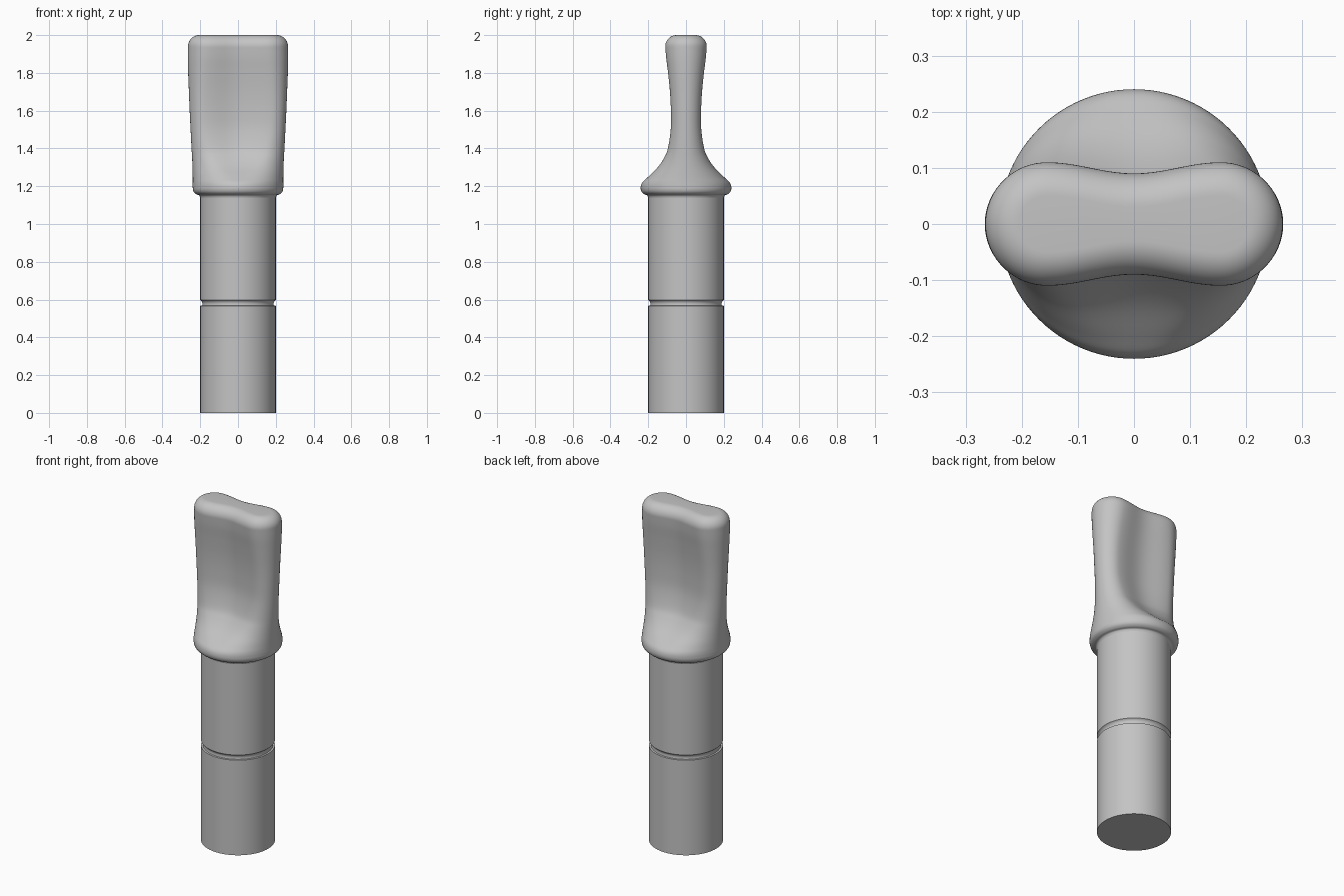
import bpy
import bmesh
import math

if "Cube" in bpy.data.objects:
    bpy.data.objects.remove(bpy.data.objects["Cube"], do_unlink=True)

SEGMENTS = 96

grey = bpy.data.materials.new("plain grey")
grey.use_nodes = True
grey.diffuse_color = (0.55, 0.55, 0.55, 1)
grey.node_tree.nodes["Principled BSDF"].inputs["Base Color"].default_value = (0.55, 0.55, 0.55, 1)


def section(z, width, depth, dent):
    """Round-ended outline with a shallow hollow in the middle of both faces."""
    flat = max(width - depth, 0)
    points = []
    for i in range(SEGMENTS):
        angle = math.tau * i / SEGMENTS
        x = width * math.cos(angle)
        over = max(abs(x) - flat, 0)
        y = math.sqrt(max(depth ** 2 - over ** 2, 0))
        if abs(x) < flat:
            y -= dent * math.cos(math.pi * x / (2 * flat)) ** 2
        points.append((x, math.copysign(y, math.sin(angle)), z))
    return points


def loft(name, stations, sharp_angle):
    bm = bmesh.new()
    rings = [[bm.verts.new(p) for p in section(*s)] for s in stations]
    for low, high in zip(rings, rings[1:]):
        for i in range(SEGMENTS):
            j = (i + 1) % SEGMENTS
            bm.faces.new((low[i], low[j], high[j], high[i]))
    bm.faces.new(rings[0][::-1])
    bm.faces.new(rings[-1])
    mesh = bpy.data.meshes.new(name)
    bm.to_mesh(mesh)
    bm.free()
    obj = bpy.data.objects.new(name, mesh)
    bpy.context.collection.objects.link(obj)
    mesh.materials.append(grey)
    bpy.ops.object.select_all(action="DESELECT")
    obj.select_set(True)
    bpy.context.view_layer.objects.active = obj
    bpy.ops.object.shade_smooth_by_angle(angle=math.radians(sharp_angle))
    return obj


def smooth_stations(keys, steps=5):
    """Run a smooth curve through the key sections."""
    padded = [keys[0]] + keys + [keys[-1]]
    result = []
    for p0, p1, p2, p3 in zip(padded, padded[1:], padded[2:], padded[3:]):
        for k in range(steps):
            t = k / steps
            result.append(tuple(
                b + 0.5 * t * (c - a + t * (2 * a - 5 * b + 4 * c - d + t * (3 * (b - c) + d - a)))
                for a, b, c, d in zip(p0, p1, p2, p3)))
    return result + [keys[-1]]


# Shaft with a narrow groove: height and radius
shaft = [(0, 0.2), (0.567, 0.2), (0.568, 0.19), (0.578, 0.188),
         (0.588, 0.19), (0.594, 0.195), (0.598, 0.2), (1.15, 0.2)]
loft("shaft", [(z, r, r, 0) for z, r in shaft], 50)

# Grip: round collar flowing into a hollowed paddle (height, half width, half depth, hollow)
grip = [
    (1.14, 0.2, 0.2, 0), (1.152, 0.206, 0.206, 0), (1.158, 0.222, 0.222, 0),
    (1.172, 0.236, 0.236, 0), (1.195, 0.24, 0.24, 0), (1.22, 0.24, 0.231, 0),
    (1.25, 0.24, 0.2, 0), (1.3, 0.241, 0.15, 0.004), (1.35, 0.243, 0.116, 0.01),
    (1.4, 0.246, 0.096, 0.016), (1.5, 0.251, 0.081, 0.021), (1.6, 0.256, 0.08, 0.022),
    (1.7, 0.26, 0.085, 0.022), (1.8, 0.264, 0.095, 0.021), (1.88, 0.266, 0.105, 0.02),
    (1.94, 0.265, 0.11, 0.02),
]
stations = smooth_stations(grip)

# Rounded rim at the top of the paddle
top_z, width, depth, dent = grip[-1]
RIM = 0.06
for k in range(1, 13):
    a = math.pi / 2 * k / 12
    inset = RIM * (1 - math.cos(a))
    stations.append((top_z + RIM * math.sin(a), width - inset, depth - inset, dent))
loft("grip", stations, 60)
